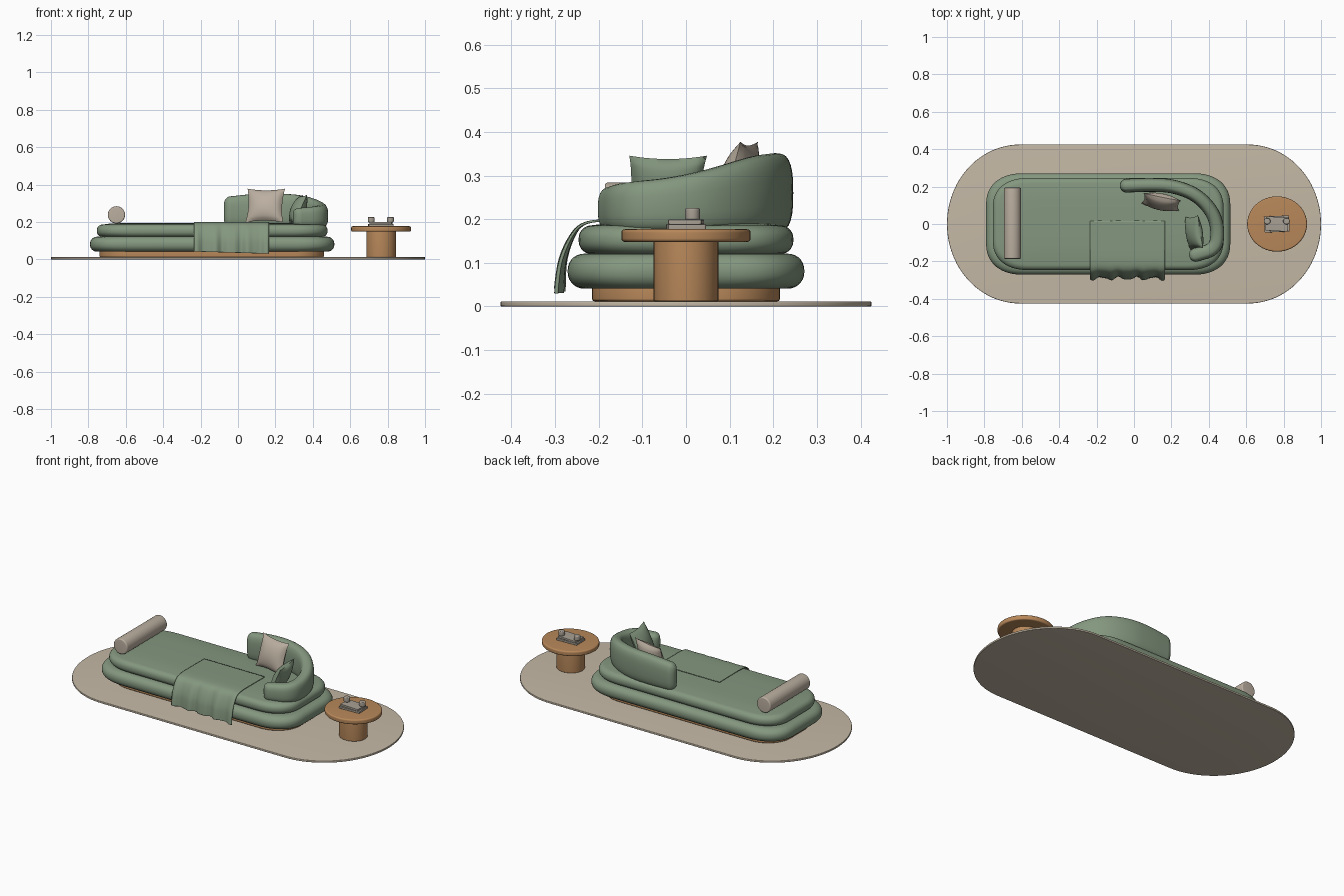
import bpy, bmesh, math
from mathutils import Vector

cube = bpy.data.objects.get("Cube")
if cube:
    bpy.data.objects.remove(cube)


def material(name, rgb):
    col = [(c / 255 / 12.92) if c < 11 else ((c / 255 + 0.055) / 1.055) ** 2.4 for c in rgb] + [1]
    m = bpy.data.materials.new(name)
    m.use_nodes = True
    m.diffuse_color = col
    m.node_tree.nodes["Principled BSDF"].inputs["Base Color"].default_value = col
    return m


GREEN = material("sage fabric", (132, 151, 127))
RUG = material("rug beige", (197, 185, 166))
LINEN = material("linen", (187, 175, 160))
WOOD = material("oak", (184, 136, 90))
STONE = material("warm grey", (168, 160, 148))


def finish(name, bm, mat, angle=40):
    bmesh.ops.remove_doubles(bm, verts=bm.verts, dist=1e-5)
    bmesh.ops.recalc_face_normals(bm, faces=bm.faces)
    me = bpy.data.meshes.new(name)
    bm.to_mesh(me)
    bm.free()
    me.materials.append(mat)
    ob = bpy.data.objects.new(name, me)
    bpy.context.collection.objects.link(ob)
    bpy.ops.object.select_all(action='DESELECT')
    ob.select_set(True)
    bpy.context.view_layer.objects.active = ob
    bpy.ops.object.shade_smooth_by_angle(angle=math.radians(angle))
    return ob


def loft(name, rings, mat, angle=40):
    """Closed rings joined in order and capped at both ends."""
    bm = bmesh.new()
    vs = [[bm.verts.new(p) for p in r] for r in rings]
    n = len(vs[0])
    for a, b in zip(vs, vs[1:]):
        for i in range(n):
            j = (i + 1) % n
            bm.faces.new((a[i], a[j], b[j], b[i]))
    bm.faces.new(vs[0])
    bm.faces.new(vs[-1])
    return finish(name, bm, mat, angle)


def outline(a, b, rx, ry, power, seg):
    """Rounded rectangle with elliptical corners."""
    pts = []
    for q in range(4):
        for i in range(seg + 1):
            t = math.pi / 2 * (q + i / seg)
            c, s = math.cos(t), math.sin(t)
            sx, sy = (1, -1, -1, 1)[q], (1, 1, -1, -1)[q]
            pts.append((sx * (a - rx + rx * abs(c) ** (2 / power)),
                        sy * (b - ry + ry * abs(s) ** (2 / power))))
    return pts


def slab(name, mat, centre, size, corner, z0, z1, edge, crown=0.0, power=2.0, seg=12):
    """Flat rounded body with rolled top and bottom edges."""
    (cx, cy), (a, b), (rx, ry) = centre, size, corner
    base = outline(a, b, rx, ry, power, seg)
    steps = 7
    prof = [(edge * (1 - math.sin(k / steps * math.pi / 2)),
             edge * (1 - math.cos(k / steps * math.pi / 2))) for k in range(steps + 1)]
    levels = [(d, z0 + h) for d, h in prof] + [(d, z1 - h) for d, h in reversed(prof)]
    if crown:
        levels += [(edge + b * f, z1 + crown * g) for f, g in ((0.15, 0.6), (0.35, 0.9), (0.55, 1))]
    rings = [[(cx + x * (a - d) / a, cy + y * (b - d) / b, z) for x, y in base] for d, z in levels]
    return loft(name, rings, mat)


# Rug and daybed layers
slab("rug", RUG, (0, 0), (1, 0.425), (0.39, 0.425), 0, 0.012, 0.003, seg=24)
slab("daybed_plinth", WOOD, (-0.14, 0), (0.6, 0.215), (0.16, 0.15), 0.012, 0.05, 0.006)
slab("lower_cushion", GREEN, (-0.138, 0), (0.653, 0.271), (0.2, 0.17), 0.041, 0.121, 0.037, power=2.3)
slab("upper_cushion", GREEN, (-0.138, 0), (0.617, 0.246), (0.19, 0.16), 0.12, 0.186, 0.03, 0.008, 2.3)

# Wrap-around backrest: path x, y and top height
path = [Vector(p) for p in (
    (-0.04, 0.205, 0.337), (0.08, 0.21, 0.35), (0.21, 0.205, 0.352), (0.34, 0.155, 0.345),
    (0.425, 0.06, 0.316), (0.45, -0.04, 0.294), (0.435, -0.135, 0.285), (0.33, -0.165, 0.275))]
for _ in range(3):
    cut = [path[0]]
    for p, q in zip(path, path[1:]):
        cut += [p.lerp(q, 0.25), p.lerp(q, 0.75)]
    path = cut + [path[-1]]


def back_ring(p, tangent, scale, push):
    t = Vector((tangent.x, tangent.y, 0)).normalized()
    side = Vector((-t.y, t.x, 0))
    low = 0.172
    mid, half = (p.z + low) / 2, (p.z - low) / 2
    ring = []
    for i in range(28):
        u = math.tau * i / 28
        c, s = math.cos(u), math.sin(u)
        w = 0.037 * scale * math.copysign(abs(c) ** 0.7, c)
        h = half * (0.45 + 0.55 * scale) * math.copysign(abs(s) ** 0.7, s)
        v = Vector((p.x, p.y, mid)) + side * w + t * push
        ring.append((v.x, v.y, mid + h))
    return ring


caps = [(math.cos(k * math.pi / 12), 0.036 * math.sin(k * math.pi / 12)) for k in range(1, 6)]
first, last = path[1] - path[0], path[-1] - path[-2]
rings = [back_ring(path[0], first, s, -d) for s, d in reversed(caps)]
for i, p in enumerate(path):
    rings.append(back_ring(p, path[min(i + 1, len(path) - 1)] - path[max(i - 1, 0)], 1, 0))
rings += [back_ring(path[-1], last, s, d) for s, d in caps]
loft("backrest", rings, GREEN, 60)

# Bolster across the foot end
bolster = slab("bolster", LINEN, (0, 0), (0.046, 0.046), (0.046, 0.046), -0.19, 0.19, 0.007)
bolster.rotation_euler = (math.pi / 2, 0, 0)
bolster.location = (-0.65, 0.004, 0.238)


def pillow(name, mat, half_w, half_h, thick, loc, tilt, turn):
    bm = bmesh.new()
    n = 16
    for side in (-1, 1):
        grid = []
        for i in range(n + 1):
            row = []
            for j in range(n + 1):
                u, v = 2 * i / n - 1, 2 * j / n - 1
                x = half_w * u * (1 - 0.1 * (1 - v * v))
                z = half_h * v * (1 - 0.1 * (1 - u * u))
                y = side * thick * ((1 - u * u) * (1 - v * v)) ** 0.55
                row.append(bm.verts.new((x, y, z)))
            grid.append(row)
        for i in range(n):
            for j in range(n):
                bm.faces.new((grid[i][j], grid[i + 1][j], grid[i + 1][j + 1], grid[i][j + 1]))
    ob = finish(name, bm, mat, 60)
    ob.location = loc
    ob.rotation_euler = (tilt, 0, turn)


pillow("linen_pillow", LINEN, 0.102, 0.094, 0.04, (0.146, 0.118, 0.288), -0.3, -0.2)
pillow("green_pillow", GREEN, 0.09, 0.085, 0.038, (0.322, -0.046, 0.268), -0.42, -1.42)

# Throw blanket draped over the front edge, with folds growing towards the hem
drape = [Vector(p) for p in ((0.02, 0.197), (-0.1, 0.1985), (-0.2, 0.198), (-0.24, 0.188),
                             (-0.262, 0.155), (-0.279, 0.11), (-0.284, 0.07), (-0.286, 0.036))]
for _ in range(2):
    cut = [drape[0]]
    for p, q in zip(drape, drape[1:]):
        cut += [p.lerp(q, 0.25), p.lerp(q, 0.75)]
    drape = cut + [drape[-1]]
bm = bmesh.new()
cols = 48
rows = []
for y, z in drape:
    fall = min(1, max(0, (0.2 - z) / 0.16))
    row = []
    for i in range(cols + 1):
        f = i / cols
        wave = math.sin(f * 27 + 0.6) + 0.4 * math.sin(f * 47)
        row.append(bm.verts.new((-0.235 + 0.4 * f, y - 0.008 * wave * fall ** 0.7 - 0.003,
                                 z + fall * 0.012 * (0.5 - f))))
    rows.append(row)
for a, b in zip(rows, rows[1:]):
    for i in range(cols):
        bm.faces.new((a[i], b[i], b[i + 1], a[i + 1]))
throw = finish("throw_blanket", bm, GREEN, 60)
solid = throw.modifiers.new("thickness", 'SOLIDIFY')
solid.thickness = 0.005
solid.offset = 0

# Side table
TABLE = (0.765, 0)
slab("table_column", WOOD, TABLE, (0.079, 0.074), (0.079, 0.074), 0.012, 0.155, 0.003)
slab("table_top", WOOD, TABLE, (0.16, 0.148), (0.16, 0.148), 0.148, 0.177, 0.008)

# Books and cups
for name, size, z, turn in (("lower_book", (0.067, 0.043), 0.177, 0.04),
                            ("upper_book", (0.06, 0.038), 0.188, -0.05)):
    book = slab(name, STONE, (0, 0), size, (0.004, 0.004), 0, 0.011, 0.001, seg=3)
    book.location = (0.764, 0, z)
    book.rotation_euler.z = turn
for name, x in (("right_cup", 0.712), ("left_cup", 0.815)):
    slab(name, STONE, (x, 0.015), (0.018, 0.017), (0.018, 0.017), 0.198, 0.226, 0.005)
